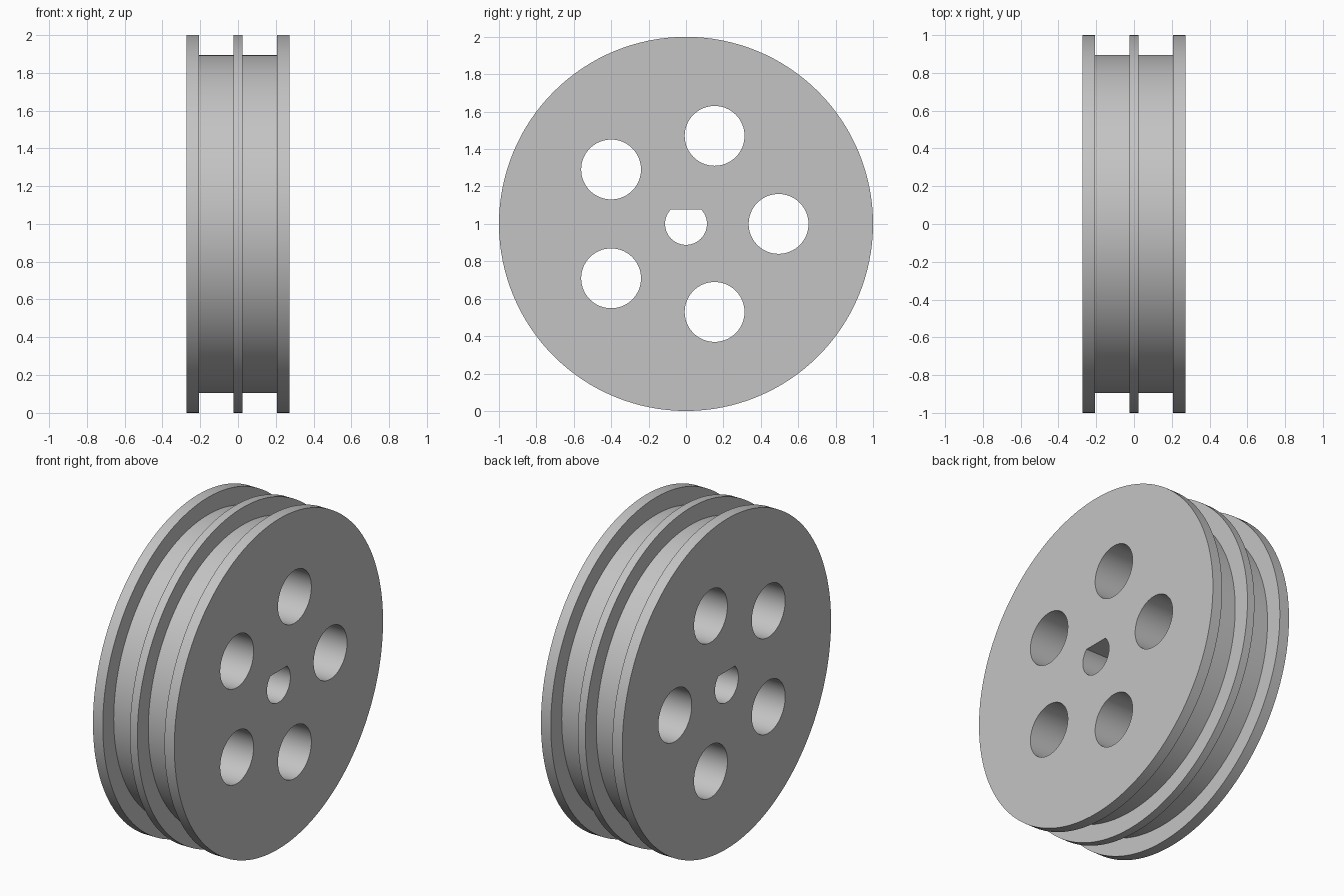
import bpy, bmesh, math
from mathutils import Matrix

if "Cube" in bpy.data.objects:
    bpy.data.objects.remove(bpy.data.objects["Cube"])

HALF = 0.273   # half the wheel width
SEG = 128


def new_object(name, bm):
    bmesh.ops.recalc_face_normals(bm, faces=bm.faces)
    mesh = bpy.data.meshes.new(name)
    bm.to_mesh(mesh)
    bm.free()
    ob = bpy.data.objects.new(name, mesh)
    bpy.context.collection.objects.link(ob)
    return ob


def prism(bm, outline):
    """Extrude a (y, z) outline along x, right through the wheel."""
    face = bm.faces.new([bm.verts.new((-0.5, y, z)) for y, z in outline])
    ext = bmesh.ops.extrude_face_region(bm, geom=[face])["geom"]
    bmesh.ops.translate(bm, vec=(1, 0, 0),
                        verts=[v for v in ext if isinstance(v, bmesh.types.BMVert)])


def arc(cy, cz, r, start, end, n):
    return [(cy + r * math.cos(start + (end - start) * i / n),
             cz + r * math.sin(start + (end - start) * i / n)) for i in range(n + 1)]


# Wheel body: two rim flanges and a centre ridge around the drum, mirrored profile
R, DRUM = 1.0, 0.895
half = [(0.025, R), (0.025, DRUM), (0.207, DRUM), (0.207, R), (HALF, R)]
profile = [(-x, r) for x, r in reversed(half)] + half
bm = bmesh.new()
rings = []
for x, r in profile:
    rings.append([bm.verts.new((x, r * math.cos(2 * math.pi * i / SEG),
                                1 + r * math.sin(2 * math.pi * i / SEG))) for i in range(SEG)])
for a, b in zip(rings, rings[1:]):
    for i in range(SEG):
        j = (i + 1) % SEG
        bm.faces.new((a[i], a[j], b[j], b[i]))
bm.faces.new(rings[0])
bm.faces.new(rings[-1])
wheel = new_object("wheel", bm)

# Cutter: five round holes and a D-shaped axle bore
bm = bmesh.new()
for k in range(5):
    a = 2 * math.pi * k / 5
    prism(bm, arc(0.495 * math.cos(a), 1 + 0.495 * math.sin(a), 0.16, 0, 2 * math.pi, 64)[:-1])
flat = math.asin(0.078 / 0.112)
prism(bm, arc(0, 1, 0.112, math.pi - flat, 2 * math.pi + flat, 48))
cutter = new_object("hole_cutter", bm)
cutter.hide_render = True

# Cut the holes, then remove the cutter
mod = wheel.modifiers.new("holes", "BOOLEAN")
mod.operation = "DIFFERENCE"
mod.solver = "EXACT"
mod.object = cutter
bpy.context.view_layer.objects.active = wheel
wheel.select_set(True)
bpy.ops.object.modifier_apply(modifier=mod.name)
bpy.data.objects.remove(cutter)

# Plain grey material
grey = bpy.data.materials.new("light grey")
grey.diffuse_color = (0.55, 0.55, 0.55, 1)
grey.use_nodes = True
grey.node_tree.nodes["Principled BSDF"].inputs["Base Color"].default_value = grey.diffuse_color
wheel.data.materials.clear()
wheel.data.materials.append(grey)
for p in wheel.data.polygons:
    p.material_index = 0
bpy.ops.object.shade_smooth_by_angle(angle=math.radians(30))
